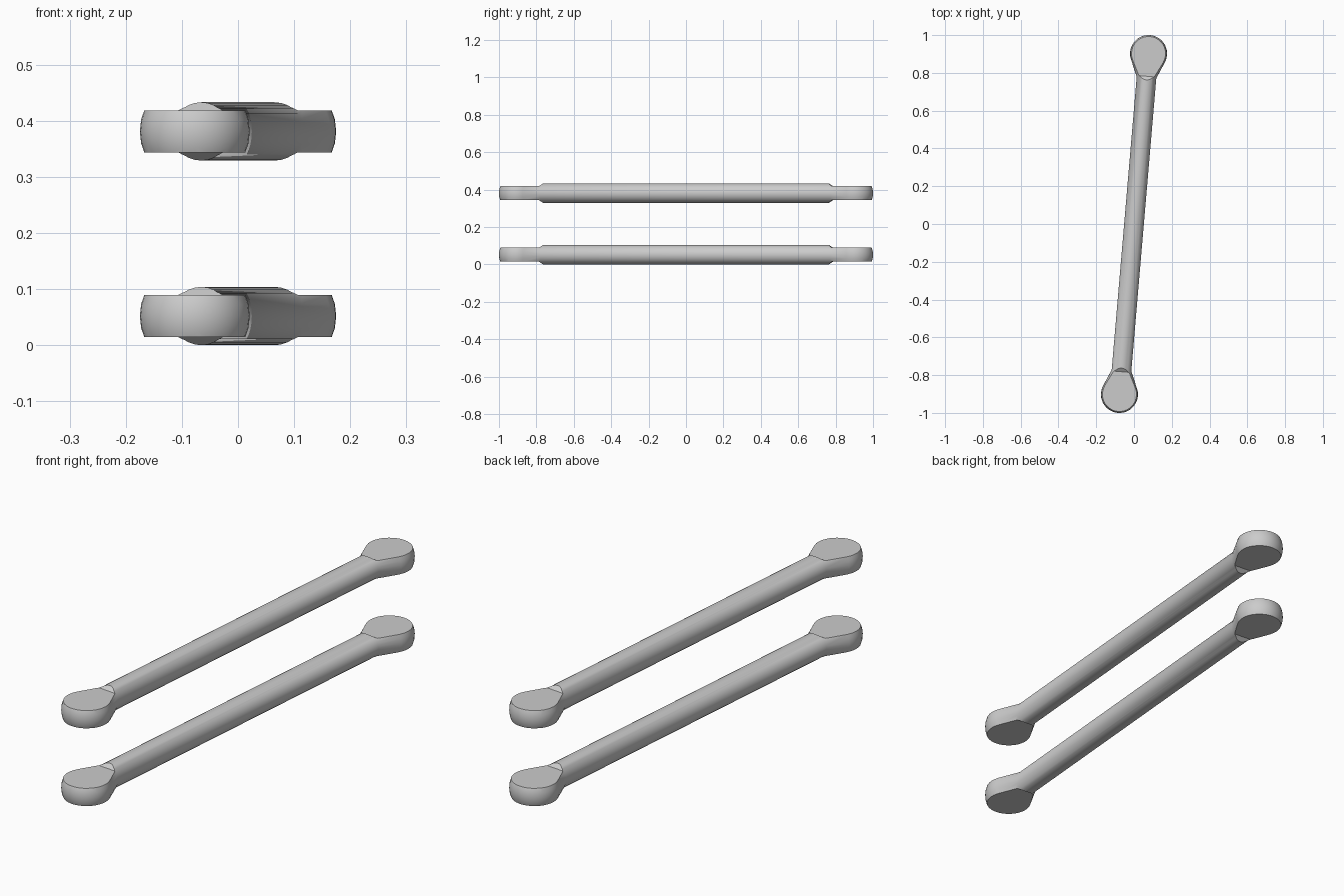
import bpy, bmesh, math

if "Cube" in bpy.data.objects:
    bpy.data.objects.remove(bpy.data.objects["Cube"])

ROD_R, BALL_R, BALL_S = 0.052, 0.098, 0.9055   # radii, ball distance from centre
FLAT, NECK_S, TILT = 0.0375, 0.778, math.atan2(0.077, 0.902)
SEGS = 28


def new_object(name, bm):
    bmesh.ops.recalc_face_normals(bm, faces=bm.faces)
    mesh = bpy.data.meshes.new(name)
    bm.to_mesh(mesh)
    bm.free()
    ob = bpy.data.objects.new(name, mesh)
    bpy.context.collection.objects.link(ob)
    return ob


def revolve_profile(name):
    # half profile: rod end, tangent neck, ball; mirrored along the axis
    half = [(NECK_S, ROD_R)]
    start = math.radians(112)
    for i in range(13):
        a = start * (1 - i / 12)
        half.append((BALL_S + BALL_R * math.cos(a), BALL_R * math.sin(a)))
    profile = [(-s, r) for s, r in reversed(half)] + half
    bm = bmesh.new()
    verts = [bm.verts.new((0, s, r)) for s, r in profile]
    edges = [bm.edges.new(p) for p in zip(verts, verts[1:])]
    bmesh.ops.spin(bm, geom=verts + edges, cent=(0, 0, 0), axis=(0, 1, 0),
                   angle=math.tau, steps=SEGS, use_duplicate=False)
    bmesh.ops.remove_doubles(bm, verts=bm.verts, dist=1e-5)
    return new_object(name, bm)


def flattening_block():
    # side outline: thin at the ends, sloped step up to full rod height
    q = [(1.1, FLAT), (0.785, FLAT), (0.753, 0.0615)]
    outline = (q + [(-s, z) for s, z in reversed(q)]
               + [(-s, -z) for s, z in q] + [(s, -z) for s, z in reversed(q)])
    bm = bmesh.new()
    face = bm.faces.new([bm.verts.new((-0.2, s, z)) for s, z in outline])
    ext = bmesh.ops.extrude_face_region(bm, geom=[face])
    bmesh.ops.translate(bm, vec=(0.4, 0, 0),
                        verts=[g for g in ext["geom"] if isinstance(g, bmesh.types.BMVert)])
    ob = new_object("flattening_block", bm)
    ob.hide_render = True
    return ob


# lower bar with flattened eye ends
bar = revolve_profile("lower_bar")
block = flattening_block()
mod = bar.modifiers.new("flatten_ends", "BOOLEAN")
mod.operation, mod.solver, mod.object = "INTERSECT", "EXACT", block
bpy.context.view_layer.objects.active = bar
bar.select_set(True)
bpy.ops.object.modifier_apply(modifier=mod.name)
bpy.data.objects.remove(block)
bpy.ops.object.shade_smooth_by_angle(angle=math.radians(28))
bar.location.z = ROD_R
bar.rotation_euler.z = -TILT

# identical upper bar
upper = bar.copy()
upper.data = bar.data.copy()
upper.name = "upper_bar"
upper.location.z = 0.381
bpy.context.collection.objects.link(upper)
